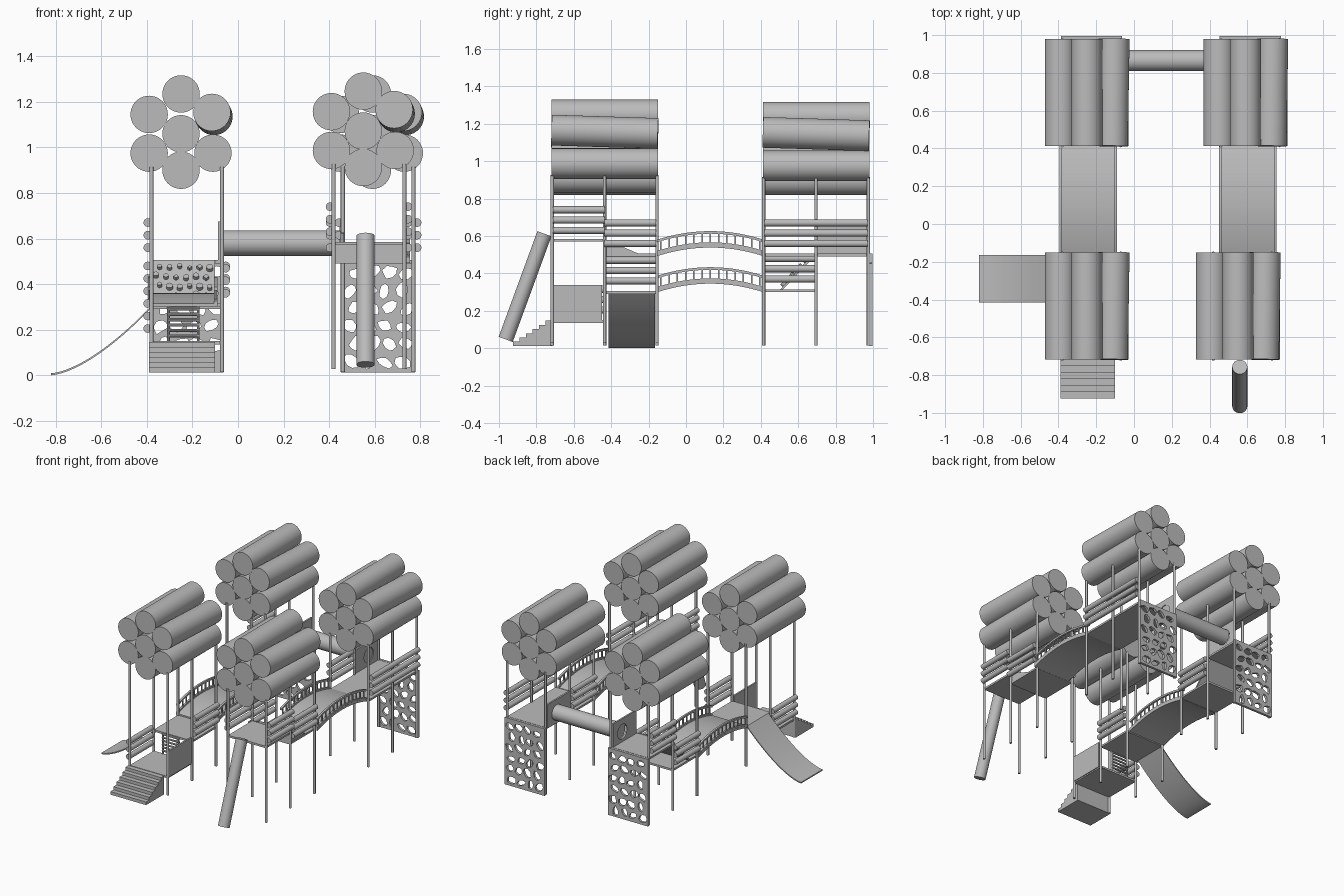
import bpy, bmesh, math, random
from mathutils import Vector

random.seed(4)
cube = bpy.data.objects.get("Cube")
if cube:
    bpy.data.objects.remove(cube, do_unlink=True)

grey = bpy.data.materials.new("plain grey")
grey.use_nodes = True
tone = (0.5, 0.5, 0.5, 1)
grey.diffuse_color = tone
grey.node_tree.nodes["Principled BSDF"].inputs["Base Color"].default_value = tone


def finish(bm, name, smooth=False):
    bmesh.ops.recalc_face_normals(bm, faces=bm.faces)
    mesh = bpy.data.meshes.new(name)
    bm.to_mesh(mesh)
    bm.free()
    mesh.materials.append(grey)
    obj = bpy.data.objects.new(name, mesh)
    bpy.context.collection.objects.link(obj)
    if smooth:
        bpy.ops.object.select_all(action='DESELECT')
        obj.select_set(True)
        bpy.context.view_layer.objects.active = obj
        bpy.ops.object.shade_smooth_by_angle(angle=math.radians(40))
    return obj


def add_rod(bm, a, b, r, sides=12):
    a, b = Vector(a), Vector(b)
    made = bmesh.ops.create_cone(bm, cap_ends=True, segments=sides, radius1=r,
                                 radius2=r, depth=(b - a).length)
    turn = (b - a).to_track_quat('Z', 'Y')
    for v in made["verts"]:
        v.co = turn @ v.co + (a + b) / 2


def rod(name, a, b, r, sides=12):
    bm = bmesh.new()
    add_rod(bm, a, b, r, sides)
    return finish(bm, name, True)


def add_box(bm, x, y, z):
    for v in bmesh.ops.create_cube(bm, size=1)["verts"]:
        v.co = [(s[0] + s[1]) / 2 + c * (s[1] - s[0]) for c, s in zip(v.co, (x, y, z))]


def box(name, x, y, z):
    bm = bmesh.new()
    add_box(bm, x, y, z)
    return finish(bm, name)


def add_prism(bm, points, lo, hi, axis=0):
    """Extrude a closed 2D outline between lo and hi along x (0) or y (1)."""
    def place(p, d):
        return (d, p[0], p[1]) if axis == 0 else (p[0], d, p[1])
    a = [bm.verts.new(place(p, lo)) for p in points]
    b = [bm.verts.new(place(p, hi)) for p in points]
    bm.faces.new(a)
    bm.faces.new(b[::-1])
    for i in range(len(a)):
        j = (i + 1) % len(a)
        bm.faces.new((a[i], a[j], b[j], b[i]))


def prism(name, points, lo, hi, axis=0, smooth=False):
    bm = bmesh.new()
    add_prism(bm, points, lo, hi, axis)
    return finish(bm, name, smooth)


def ribbon(path, thick):
    return path + [(p, q - thick) for p, q in reversed(path)]


def cut(obj, cutter):
    mod = obj.modifiers.new("holes", 'BOOLEAN')
    mod.operation, mod.solver, mod.object = 'DIFFERENCE', 'EXACT', cutter
    cutter.hide_render = True
    cutter.hide_set(True)
    cutter.display_type = 'WIRE'


def rails(name, x, y0, y1, heights):
    bm = bmesh.new()
    for z in heights:
        add_rod(bm, (x, y0, z), (x, y1, z), 0.019, 14)
    finish(bm, name, True)


# Towers: six posts and a bundle of seven logs as roof
HALF = 0.155
towers = {"front_right": (-0.225, -0.435, 0), "back_right": (-0.225, 0.695, 0),
          "front_left": (0.575, -0.435, 0.012), "back_left": (0.615, 0.695, 0)}
logs = [(-0.14, 1.145), (0, 1.235), (0.14, 1.145), (0, 1.06),
        (-0.14, 0.975), (0, 0.9), (0.14, 0.975)]
for name, (cx, cy, lift) in towers.items():
    bm = bmesh.new()
    for dx in (-HALF, HALF):
        for dy in (-0.28, 0, 0.28):
            add_rod(bm, (cx + dx, cy + dy, 0.015 + lift), (cx + dx, cy + dy, 0.915 + lift), 0.009)
    finish(bm, name + "_posts", True)
    bm = bmesh.new()
    for i, (dx, z) in enumerate(logs):
        tilt = 0.009 if i == 2 else 0
        x = cx - 0.025 + dx
        add_rod(bm, (x - tilt / 2, cy - 0.283, z + lift + tilt),
                (x + tilt / 2, cy + 0.285, z + lift - tilt), 0.082, 40)
    finish(bm, name + "_roof_logs", True)

# Decks: (tower, half of the tower, height)
for name, side, z in [("front_right", -1, 0.15), ("front_right", 1, 0.305),
                      ("back_right", -1, 0.315), ("back_right", 1, 0.505),
                      ("front_left", -1, 0.585), ("front_left", 1, 0.505),
                      ("back_left", -1, 0.505), ("back_left", 1, 0.505)]:
    cx, cy, _ = towers[name]
    ys = sorted((cy, cy + side * 0.28))
    box(name + "_deck", (cx - HALF, cx + HALF), ys, (z - 0.014, z))

# Log rails: (tower, half, side, deck height)
for name, half, sides, z in [("front_right", -1, [-1], 0.15), ("front_right", 1, [1], 0.305),
                             ("back_right", -1, [-1, 1], 0.315), ("back_right", 1, [-1], 0.505),
                             ("front_left", -1, [-1, 1], 0.575), ("front_left", 1, [-1, 1], 0.505),
                             ("back_left", -1, [-1, 1], 0.505), ("back_left", 1, [1], 0.505)]:
    cx, cy, _ = towers[name]
    y0, y1 = sorted((cy, cy + half * 0.275))
    for s in sides:
        rails(name + "_rails", cx + s * (HALF + 0.016), y0, y1, [z + 0.055 * k for k in (1, 2, 3)])

# Arched bridges with balustrades
Y0, Y1 = -0.155, 0.415


def arch(y, base):
    return base + 0.046 * (1 - ((y - 0.13) / 0.285) ** 2)


for name, x0, x1, base in [("low_bridge", -0.395, -0.09, 0.315), ("high_bridge", 0.45, 0.755, 0.508)]:
    ys = [Y0 + (Y1 - Y0) * i / 24 for i in range(25)]
    prism(name + "_deck", ribbon([(y, arch(y, base)) for y in ys], 0.016), x0, x1, smooth=True)
    bm = bmesh.new()
    for x in (x0 + 0.008, x1 - 0.008):
        for up in (0.012, 0.072):
            add_prism(bm, ribbon([(y, arch(y, base + up)) for y in ys], 0.014), x - 0.007, x + 0.007)
        for i in range(13):
            y = Y0 + 0.02 + i * 0.0442
            z = arch(y, base)
            add_box(bm, (x - 0.004, x + 0.004), (y - 0.004, y + 0.004), (z, z + 0.064))
    finish(bm, name + "_balustrade")

# Stairs
steps = 6
outline = [(-0.715, 0.012), (-0.925, 0.012)]
for i in range(steps):
    z = 0.012 + (i + 1) * 0.135 / steps
    outline += [(-0.925 + i * 0.035, z), (-0.925 + (i + 1) * 0.035, z)]
prism("stairs", outline, -0.39, -0.10)

# Ladder between the two levels
bm = bmesh.new()
for i in range(6):
    z = 0.172 + i * 0.024
    add_rod(bm, (-0.31, -0.437, z), (-0.17, -0.437, z), 0.007, 8)
for x in (-0.305, -0.175):
    add_rod(bm, (x, -0.437, 0.15), (x, -0.437, 0.3), 0.006, 8)
finish(bm, "ladder", True)

# Open curved slide
path = []
for i in range(21):
    t = i / 20
    path.append((-0.38 - 0.44 * t, 0.009 + 0.296 * (1 - t) ** 1.55))
prism("open_slide", ribbon(path, 0.009), -0.415, -0.165, axis=1, smooth=True)

# Closed tube slide
rod("tube_slide", (0.56, -0.964, 0.047), (0.56, -0.757, 0.612), 0.04, 32)

# Tunnel with its end panels
TY, TZ = 0.865, 0.58
rod("tunnel", (-0.072, TY, TZ), (0.452, TY, TZ), 0.056, 32)
for x in (-0.082, 0.452):
    panel = box("tunnel_panel", (x - 0.006, x + 0.006), (0.70, 0.97), (0.5, 0.675))
    cut(panel, rod("tunnel_cutter", (x - 0.1, TY, TZ), (x + 0.1, TY, TZ), 0.054, 32))

# Side panel with a round window
panel = box("window_panel", (-0.076, -0.064), (-0.71, -0.45), (0.145, 0.337))
cut(panel, rod("window_cutter", (-0.2, -0.59, 0.243), (0.05, -0.59, 0.243), 0.067, 32))

# Climbing ramp with holds
prism("climbing_ramp", [(0.5, 0.31), (0.515, 0.31), (0.69, 0.495), (0.69, 0.505), (0.68, 0.505)], -0.385, -0.10)
slope = Vector((0, 0.18, 0.192))
out = Vector((0, -slope.z, slope.y)).normalized()
bm = bmesh.new()
for row in range(4):
    for col in range(6):
        p = Vector((-0.36 + 0.044 * col + 0.016 * (row % 2), 0.5, 0.312))
        p += slope * (0.17 + 0.22 * row + random.uniform(-0.04, 0.04))
        add_rod(bm, p - out * 0.005, p + out * 0.017, random.uniform(0.009, 0.016), random.choice((4, 10)))
finish(bm, "climbing_holds", True)

# Sloped walkway between the two high decks
prism("walkway_ramp", [(-0.435, 0.583), (-0.435, 0.5), (-0.24, 0.5)], 0.425, 0.725)

# Back climbing boards pierced by irregular holes
for name in ("back_right", "back_left"):
    cx = towers[name][0]
    board = box(name + "_climbing_board", (cx - 0.162, cx + 0.162), (0.978, 0.996), (0.012, 0.505))
    bm = bmesh.new()
    for row in range(6):
        for col in range(4):
            hx = cx - 0.12 + 0.075 * col + 0.02 * (row % 2) + random.uniform(-0.005, 0.005)
            hz = 0.06 + 0.078 * row + random.uniform(-0.005, 0.005)
            lean, wide = random.uniform(0, math.pi), random.uniform(0.6, 0.8)
            ring = []
            for k in range(8):
                a = k * math.tau / 8
                r = random.uniform(0.027, 0.04)
                u, w = r * math.cos(a), r * wide * math.sin(a)
                ring.append((hx + u * math.cos(lean) - w * math.sin(lean),
                             hz + u * math.sin(lean) + w * math.cos(lean)))
            add_prism(bm, ring, 0.95, 1.03, axis=1)
    cut(board, finish(bm, name + "_hole_cutter"))
